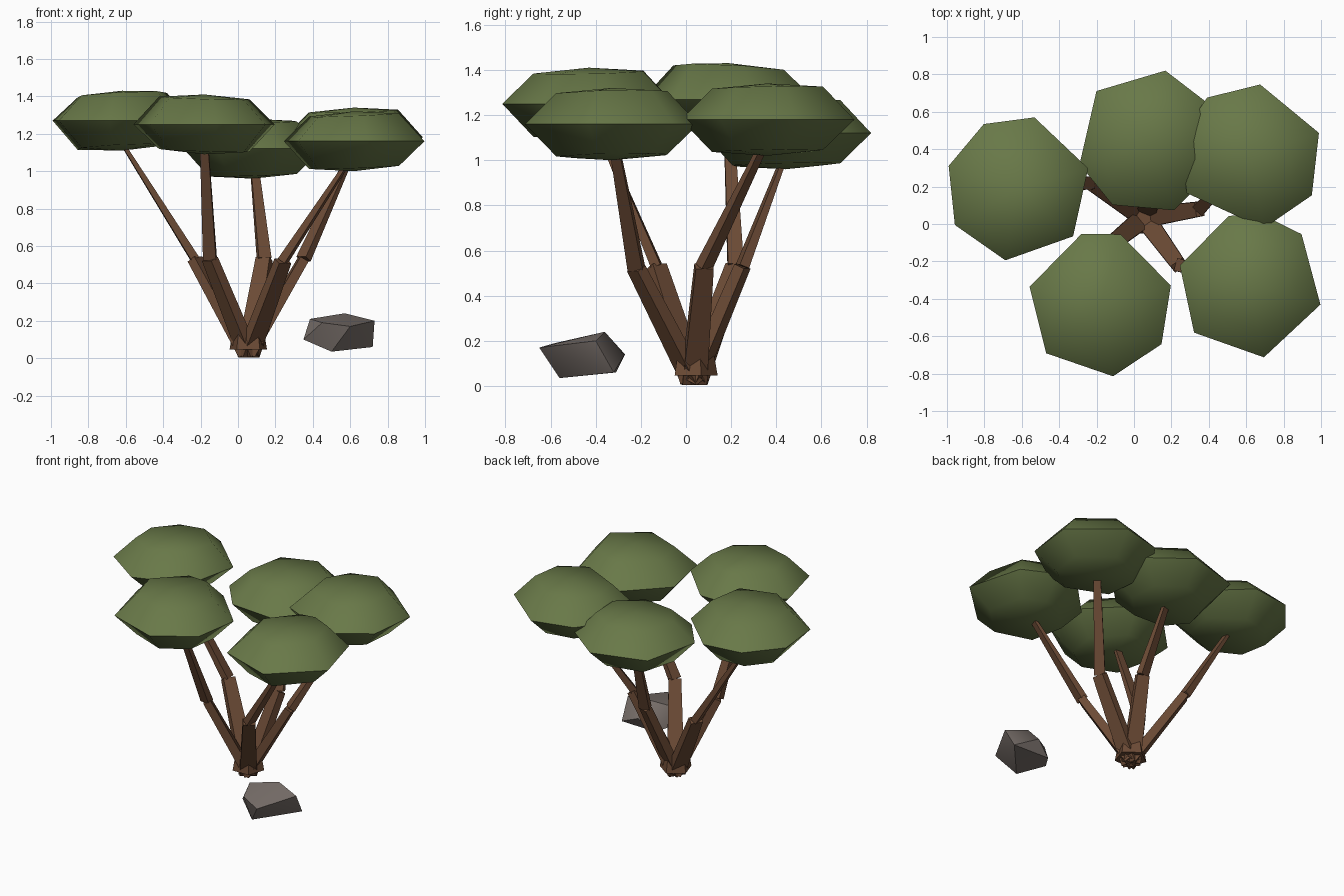
import bpy, bmesh
from math import radians, cos, sin
from mathutils import Vector

cube = bpy.data.objects.get("Cube")
if cube:
    bpy.data.objects.remove(cube, do_unlink=True)


def material(name, rgb):
    mat = bpy.data.materials.new(name)
    mat.use_nodes = True
    color = (*rgb, 1)
    mat.diffuse_color = color
    mat.node_tree.nodes["Principled BSDF"].inputs["Base Color"].default_value = color
    return mat


green = material("leaf green", (0.14, 0.19, 0.065))
brown = material("bark brown", (0.15, 0.07, 0.036))
grey = material("stone grey", (0.19, 0.16, 0.145))


def finish(bm, name, mat, smooth_angle=None):
    bmesh.ops.recalc_face_normals(bm, faces=bm.faces)
    mesh = bpy.data.meshes.new(name)
    bm.to_mesh(mesh)
    bm.free()
    mesh.materials.append(mat)
    obj = bpy.data.objects.new(name, mesh)
    bpy.context.scene.collection.objects.link(obj)
    if smooth_angle:
        bpy.ops.object.select_all(action="DESELECT")
        bpy.context.view_layer.objects.active = obj
        obj.select_set(True)
        bpy.ops.object.shade_smooth_by_angle(angle=radians(smooth_angle))
    return obj


def bridge(bm, low, high):
    n = len(low)
    for i in range(n):
        j = (i + 1) % n
        bm.faces.new((low[i], low[j], high[j], high[i]))


def canopy(name, center, angles, tilt, radius=0.39):
    """Seven-sided flattened pad: lower ring, equator, upper ring and two poles."""
    bm = bmesh.new()
    center = Vector(center)
    rings = []
    for scale, height in ((0.64, -0.14), (1, 0), (0.64, 0.14)):
        ring = []
        for a in angles:
            x, y = (radius * scale * f(radians(a)) for f in (cos, sin))
            lean = tilt[0] * x + tilt[1] * y if height else 0
            ring.append(bm.verts.new(center + Vector((x, y, height + lean))))
        rings.append(ring)
    bridge(bm, rings[0], rings[1])
    bridge(bm, rings[1], rings[2])
    for ring, height in ((rings[0], -0.16), (rings[2], 0.16)):
        pole = bm.verts.new(center + Vector((0, 0, height)))
        for i, v in enumerate(ring):
            bm.faces.new((v, ring[(i + 1) % len(ring)], pole))
    finish(bm, name, green, 60)


def limb(name, start, end, start_size, end_size):
    """Tapered plank, broad across and thin along its lean."""
    bm = bmesh.new()
    start, end = Vector(start), Vector(end)
    axis = (end - start).normalized()
    across = axis.cross(Vector((0, 0, 1))).normalized()
    depth = axis.cross(across)
    rings = []
    for point, (w, d) in ((start, start_size), (end, end_size)):
        rings.append([bm.verts.new(point + across * w * i / 2 + depth * d * j / 2)
                      for i, j in ((-1, -1), (1, -1), (1, 1), (-1, 1))])
    bridge(bm, *rings)
    bm.faces.new(rings[0])
    bm.faces.new(rings[1])
    finish(bm, name, brown)


# Leaf pads: centre, corner angles, tilt
canopy("left_rear_canopy", (-0.62, 0.19, 1.27),
       (77, 16, -41, -100, -150, 162, 118), (0.05, -0.05))
canopy("front_canopy", (-0.18, -0.43, 1.25),
       (105, 74, 15, -33, -80, -138, 166), (-0.03, 0.02))
canopy("front_left_canopy", (0.62, -0.33, 1.16),
       (107, 82, 45, -15, -79, -140, 164), (0.04, 0.02))
canopy("rear_left_canopy", (0.62, 0.36, 1.18),
       (126, 82, 19, -32, -79, -150, 165), (0.03, 0.02))
canopy("rear_canopy", (0.08, 0.44, 1.12),
       (136, 77, 28, -20, -70, -120, -162), (0.03, 0.02))

# Branches: knee and tip of each
root = Vector((0.055, 0.035, 0.02))
branches = {
    "left_rear": ((-0.23, 0.22, 0.53), (-0.62, 0.19, 1.15)),
    "front": ((-0.15, -0.13, 0.53), (-0.18, -0.38, 1.12)),
    "front_left": ((0.24, -0.22, 0.52), (0.57, -0.31, 1.02)),
    "rear_left": ((0.35, 0.08, 0.53), (0.59, 0.34, 1.06)),
    "rear": ((0.14, 0.25, 0.53), (0.09, 0.43, 1.0)),
}
for name, (knee, tip) in branches.items():
    limb(name + "_lower_branch", root, knee, (0.11, 0.06), (0.08, 0.05))
    limb(name + "_upper_branch", knee, tip, (0.07, 0.045), (0.045, 0.02))

# Root block that ties the branches together
bm = bmesh.new()
bmesh.ops.create_cone(bm, cap_ends=True, segments=5, radius1=0.105, radius2=0.09, depth=0.085)
bmesh.ops.translate(bm, verts=bm.verts, vec=root + Vector((0, 0, 0.07)))
finish(bm, "root_block", brown)

# Boulder as a faceted hull
bm = bmesh.new()
for p in ((0.35, -0.45, 0.10), (0.385, -0.42, 0.21), (0.57, -0.36, 0.24), (0.73, -0.4, 0.2),
          (0.72, -0.32, 0.06), (0.5, -0.56, 0.035), (0.6, -0.65, 0.17), (0.45, -0.31, 0.06),
          (0.56, -0.27, 0.14), (0.45, -0.58, 0.19)):
    bm.verts.new(p)
bmesh.ops.convex_hull(bm, input=bm.verts)
finish(bm, "boulder", grey, 40)
